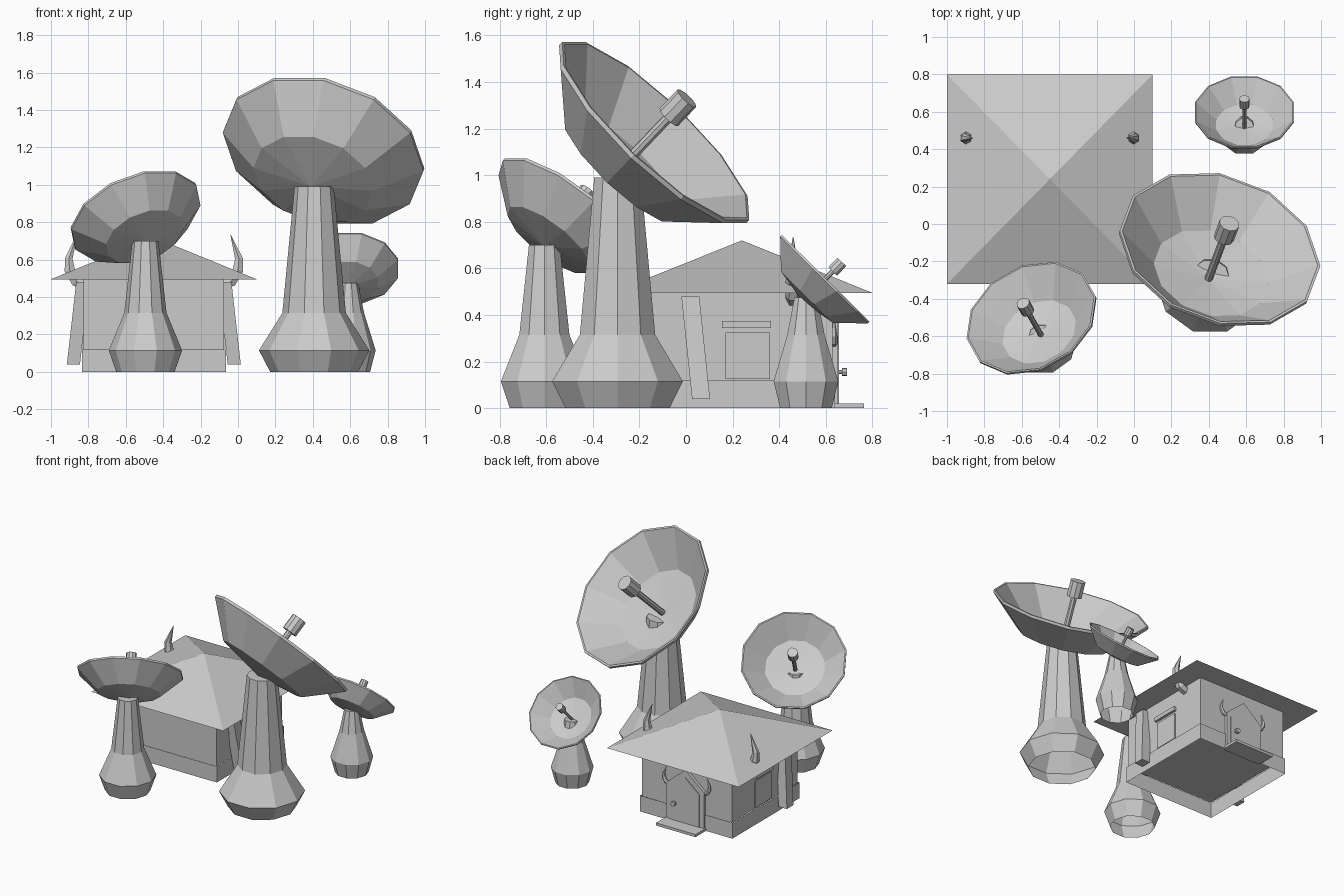
import bpy, bmesh, math
from mathutils import Vector, Matrix

if "Cube" in bpy.data.objects:
    bpy.data.objects.remove(bpy.data.objects["Cube"])

grey = bpy.data.materials.new("plain_grey")
grey.use_nodes = True
grey.diffuse_color = (0.6, 0.6, 0.6, 1)
grey.node_tree.nodes["Principled BSDF"].inputs["Base Color"].default_value = (0.6, 0.6, 0.6, 1)


def finish(name, bm, matrix=None):
    bmesh.ops.recalc_face_normals(bm, faces=bm.faces)
    mesh = bpy.data.meshes.new(name)
    bm.to_mesh(mesh)
    bm.free()
    mesh.materials.append(grey)
    obj = bpy.data.objects.new(name, mesh)
    if matrix:
        obj.matrix_world = matrix
    bpy.context.collection.objects.link(obj)
    return obj


def lathe(name, profile, sides, matrix, phase=0.0):
    """Spin (radius, height) pairs about local z; radius 0 makes a pole."""
    bm = bmesh.new()
    rings = []
    for r, h in profile:
        if r == 0:
            rings.append([bm.verts.new((0, 0, h))] * sides)
        else:
            angles = [2 * math.pi * (i + phase) / sides for i in range(sides)]
            rings.append([bm.verts.new((r * math.cos(a), r * math.sin(a), h)) for a in angles])
    for low, high in zip(rings, rings[1:]):
        for i in range(sides):
            j = (i + 1) % sides
            corners = list(dict.fromkeys((low[i], low[j], high[j], high[i])))
            bm.faces.new(corners)
    return finish(name, bm, matrix)


def box(name, x, y, z, lean=(0, 0), open_bottom=False):
    """Box from (min, max) ranges; the top can lean sideways."""
    bm = bmesh.new()
    bmesh.ops.create_cube(bm, size=1)
    for v in bm.verts:
        top = v.co.z > 0
        v.co = [r[0] if c < 0 else r[1] for c, r in zip(v.co, (x, y, z))]
        if top:
            v.co.x += lean[0]
            v.co.y += lean[1]
    if open_bottom:
        bm.faces.ensure_lookup_table()
        caps = [f for f in bm.faces if abs(f.normal.z) > 0.9]
        bmesh.ops.delete(bm, geom=caps, context="FACES_ONLY")
    return finish(name, bm)


def gable_plate(name, half, shoulder, peak, y0, y1):
    """Door-shaped plate with a pointed top, facing +y."""
    bm = bmesh.new()
    outline = [(-half, 0), (half, 0), (half, shoulder), (0, peak), (-half, shoulder)]
    face = bm.faces.new([bm.verts.new((HOUSE_X + x, y0, z)) for x, z in outline])
    moved = bmesh.ops.extrude_face_region(bm, geom=[face])["geom"]
    for v in moved:
        if isinstance(v, bmesh.types.BMVert):
            v.co.y = y1
    return finish(name, bm)


def horn(name, x, y, z, side, size):
    """Curved spike that swings outward and then up to a point."""
    path = [(0, 0, 0.9), (0.05, 0.02, 1), (0.085, 0.08, 0.95), (0.09, 0.14, 0.7), (0.045, 0.27, 0.04)]
    curve = bpy.data.curves.new(name, "CURVE")
    curve.dimensions = "3D"
    curve.bevel_depth = 0.034 * size
    curve.bevel_resolution = 1
    curve.use_fill_caps = True
    spline = curve.splines.new("POLY")
    spline.use_smooth = False
    spline.points.add(len(path) - 1)
    for p, (px, pz, r) in zip(spline.points, path):
        p.co = (x + side * px * size, y, z + pz * size, 1)
        p.radius = r
    curve.materials.append(grey)
    bpy.context.collection.objects.link(bpy.data.objects.new(name, curve))


# Satellite dishes: tower, bowl and receiver
def dish(name, size, base, tower_top, centre, facing):
    s = size
    n = Vector(facing).normalized()
    side = Vector((0, 0, 1)).cross(n).normalized()
    turn = Matrix((side, n.cross(side), n)).transposed().to_4x4()
    aim = Matrix.Translation(centre) @ turn
    tower = [(0.235 * s, 0), (0.295 * s, 0.115), (0.17 * s, 0.315), (0.105 * s, tower_top), (0, tower_top)]
    lathe(name + "_tower", tower, 10, Matrix.Translation((*base, 0)))
    bowl = [(0, -0.285), (0.33, -0.23), (0.554, -0.02), (0.554, 0), (0.54, 0), (0.315, -0.2), (0, -0.245)]
    lathe(name + "_bowl", [(r * s, h * s) for r, h in bowl], 12, aim, 0.5)
    rod = [(0, -0.25), (0.022, -0.25), (0.022, 0.1), (0, 0.1)]
    lathe(name + "_receiver_rod", [(r * s, h * s) for r, h in rod], 8, aim)
    cap = [(0, 0.085), (0.055, 0.085), (0.055, 0.2), (0, 0.2)]
    lathe(name + "_receiver", [(r * s, h * s) for r, h in cap], 10, aim)


dish("large_dish", 1.0, (0.407, -0.294), 0.99, (0.46, -0.13, 1.19), (0.25, 0.667, 0.70))
dish("medium_dish", 0.665, (-0.495, -0.608), 0.70, (-0.55, -0.5, 0.836), (-0.326, 0.58, 0.748))
dish("small_dish", 0.495, (0.59, 0.515), 0.475, (0.59, 0.6, 0.557), (0, 0.70, 0.71))

# House: walls, open skirt and pyramid roof
HOUSE_X, HOUSE_Y = -0.45, 0.24
WALL_X, WALL_Y = 0.375, 0.39
box("walls", (HOUSE_X - WALL_X, HOUSE_X + WALL_X), (HOUSE_Y - WALL_Y, HOUSE_Y + WALL_Y), (0.115, 0.5))
SKIRT_X, SKIRT_Y = WALL_X + 0.01, WALL_Y + 0.01
box("skirt", (HOUSE_X - SKIRT_X, HOUSE_X + SKIRT_X), (HOUSE_Y - SKIRT_Y, HOUSE_Y + SKIRT_Y),
    (0, 0.12), open_bottom=True)
roof_place = Matrix.Translation((HOUSE_X, HOUSE_Y, 0)) @ Matrix.Diagonal((0.55, 0.56, 1, 1))
lathe("roof", [(0, 0.495), (math.sqrt(2), 0.495), (0, 0.72)], 4, roof_place, 0.5)

# Door, knob and step on the back wall
BACK = HOUSE_Y + WALL_Y
gable_plate("door_frame", 0.155, 0.29, 0.42, BACK - 0.01, BACK + 0.022)
gable_plate("door_panel", 0.12, 0.265, 0.365, BACK, BACK + 0.027)
knob_place = Matrix.Translation((HOUSE_X + 0.08, BACK + 0.027, 0.155)) @ Matrix.Rotation(-math.pi / 2, 4, "X")
lathe("door_knob", [(0.009, 0), (0.009, 0.012), (0.018, 0.012), (0.018, 0.034), (0, 0.034)], 8, knob_place)
box("door_step", (HOUSE_X - 0.165, HOUSE_X + 0.165), (BACK, 0.765), (0, 0.02))

# Parts repeated on both sides of the house
for label, side in (("left", 1), ("right", -1)):
    wall = HOUSE_X + side * WALL_X

    def out(a, b):
        return tuple(sorted((wall + side * a, wall + side * b)))

    box(label + "_window", out(-0.01, 0.009), (0.17, 0.36), (0.125, 0.325))
    box(label + "_window_lintel", out(-0.01, 0.02), (0.155, 0.365), (0.345, 0.375))
    box(label + "_leaning_beam", out(0.02, 0.09), (0.026, 0.103), (0.04, 0.48), (-0.05 * side, -0.046))
    horn(label + "_roof_horn", wall - side * 0.01, 0.46, 0.465, side, 1.0)
    horn(label + "_door_horn", HOUSE_X + side * 0.15, BACK + 0.005, 0.275, side, 0.45)
